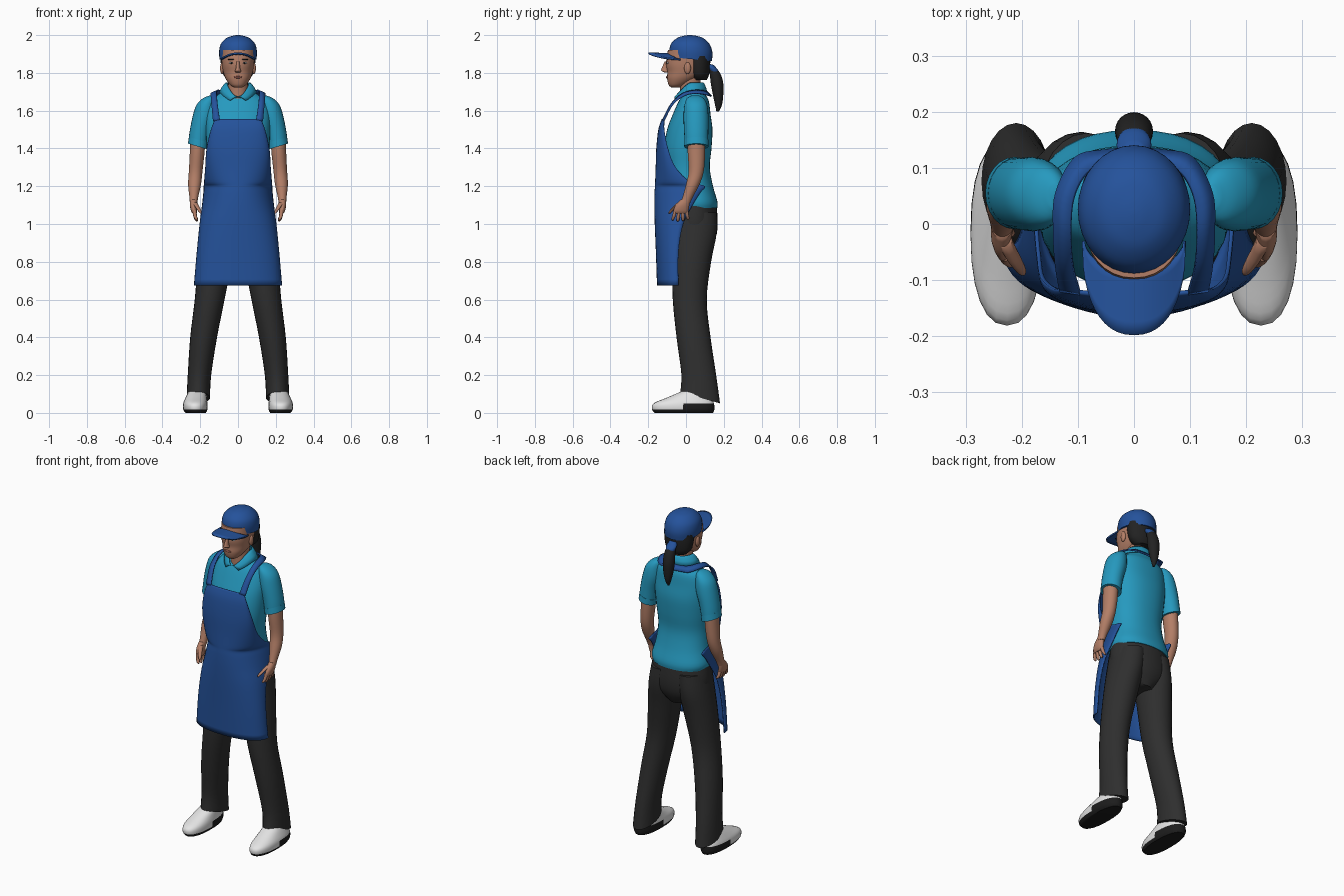
import bpy, bmesh, math

def material(name, r, g, b):
    m = bpy.data.materials.new(name)
    m.diffuse_color = (r, g, b, 1)
    return m

TEAL = material("teal shirt", 0.019, 0.32, 0.52)
BLUE = material("apron blue", 0.018, 0.085, 0.33)
BLACK = material("charcoal trousers", 0.028, 0.028, 0.028)
WHITE = material("white leather", 0.78, 0.78, 0.78)
SOLE = material("black rubber", 0.012, 0.012, 0.012)
SKIN = material("skin", 0.45, 0.21, 0.135)
HAIR = material("dark hair", 0.016, 0.016, 0.016)
LIPS = material("lips", 0.33, 0.11, 0.085)

def finish(name, bm, mats, mirror=False, thick=0, angle=50):
    bmesh.ops.recalc_face_normals(bm, faces=bm.faces)
    me = bpy.data.meshes.new(name)
    bm.to_mesh(me)
    bm.free()
    for p in me.polygons:
        p.use_smooth = True
    me.set_sharp_from_angle(angle=math.radians(angle))
    for m in mats if isinstance(mats, list) else [mats]:
        me.materials.append(m)
    ob = bpy.data.objects.new(name, me)
    bpy.context.collection.objects.link(ob)
    if mirror:
        ob.modifiers.new("mirror", 'MIRROR')  # mirrors across x by default
    if thick:
        s = ob.modifiers.new("thickness", 'SOLIDIFY')
        s.thickness, s.offset = thick, 0
    return ob

def smooth(rows, sub):
    """Catmull-Rom interpolation of rows of numbers."""
    out = []
    for i in range(len(rows) - 1):
        p0, p1 = rows[max(i - 1, 0)], rows[i]
        p2, p3 = rows[i + 1], rows[min(i + 2, len(rows) - 1)]
        for k in range(sub):
            t = k / sub
            out.append([0.5 * (2*b + (c - a)*t + (2*a - 5*b + 4*c - d)*t*t
                               + (3*b - a - 3*c + d)*t**3)
                        for a, b, c, d in zip(p0, p1, p2, p3)])
    return out + [list(rows[-1])]

def grid(bm, rows, closed=False):
    vs = [[bm.verts.new(p) for p in row] for row in rows]
    n = len(vs[0])
    for a, b in zip(vs, vs[1:]):
        for j in range(n if closed else n - 1):
            k = (j + 1) % n
            bm.faces.new((a[j], a[k], b[k], b[j]))
    return vs

def spow(v, e):
    return math.copysign(abs(v) ** e, v)

def add_loft(bm, rings, n=24, sub=4, power=2.0):
    """Rings are (cx, cy, z, rx, ry, slope along y, slope along x)."""
    rows = []
    for cx, cy, z, rx, ry, sy, sx in smooth([(tuple(r) + (0, 0))[:7] for r in rings], sub):
        row = []
        for j in range(n):
            a = 2 * math.pi * j / n
            dx, dy = rx * spow(math.cos(a), 2/power), ry * spow(math.sin(a), 2/power)
            row.append((cx + dx, cy + dy, z + sy*dy + sx*dx))
        rows.append(row)
    vs = grid(bm, rows, True)
    bm.faces.new(vs[0])
    bm.faces.new(vs[-1])

def loft(name, rings, mats, mirror=False, **kw):
    bm = bmesh.new()
    add_loft(bm, rings, **kw)
    return finish(name, bm, mats, mirror)

def ball(name, loc, size, mat, mirror=False):
    bm = bmesh.new()
    bmesh.ops.create_uvsphere(bm, u_segments=14, v_segments=8, radius=1)
    for v in bm.verts:
        v.co = [l + s * c for l, s, c in zip(loc, size, v.co)]
    return finish(name, bm, mat, mirror)

# Shoes: white uppers, black heel and sole
shoe = loft("shoes", [(.224, -.012, 0, .054, .155), (.226, -.015, .018, .064, .165),
                      (.226, -.012, .05, .064, .16), (.222, .015, .08, .056, .118),
                      (.215, .05, .115, .045, .07)], [WHITE, SOLE], True, power=2.3)
for p in shoe.data.polygons:
    if p.center.z < .018 or (p.center.z < .05 and p.center.y > -.03):
        p.material_index = 1

# Trousers: two legs and the seat
loft("trouser_legs", [(.21, .075, .08, .062, .105, -.28), (.204, .068, .2, .062, .093, -.1),
                      (.182, .04, .4, .071, .09), (.15, .02, .6, .079, .09),
                      (.122, .03, .8, .09, .103), (.1, .042, .95, .09, .12),
                      (.085, .042, 1.06, .085, .12)], BLACK, True)
loft("trouser_seat", [(0, .05, .86, .06, .07), (0, .046, .93, .16, .112),
                      (0, .044, 1.01, .183, .124), (0, .038, 1.12, .172, .122)], BLACK, n=32)

# Shirt body, sleeves and cuffs
loft("shirt_body", [(0, .035, 1.085, .172, .131), (0, .034, 1.12, .178, .132),
                    (0, .02, 1.2, .161, .123), (0, .009, 1.3, .155, .117),
                    (0, .01, 1.4, .165, .125), (0, .02, 1.5, .171, .12),
                    (0, .03, 1.58, .17, .1), (0, .041, 1.65, .15, .08),
                    (0, .043, 1.685, .105, .06), (0, .035, 1.715, .068, .052)],
     TEAL, n=36, power=2.25)
loft("sleeves", [(.14, .05, 1.68, .012, .02), (.152, .05, 1.665, .034, .045),
                 (.168, .052, 1.63, .052, .06), (.18, .053, 1.57, .06, .066),
                 (.2, .054, 1.49, .056, .064), (.211, .055, 1.42, .051, .062, 0, .3)], TEAL, True)
loft("sleeve_cuffs", [(.207, .055, 1.445, .053, .0635, 0, .3),
                      (.212, .055, 1.41, .053, .0645, 0, .3)], TEAL, True, sub=1)

# Shirt collar, folded with a V opening at the front
bm = bmesh.new()
rows = []
for k in range(4):
    t, row = k / 3, []
    for j in range(33):
        gap = .02 + .42 * t
        a = -math.pi/2 + gap + (2*math.pi - 2*gap) * j / 32
        front = max(0, -math.sin(a)) ** 2
        top = 1.748 - .075 * front
        row.append(((.06 + .037*t) * math.cos(a),
                    .03 + (.06 + .02*t + .028*front*(1 - t) + .018*front*t) * math.sin(a),
                    top - t * (.05 - .02*front) + .008 * math.sin(math.pi*t)))
    rows.append(row)
grid(bm, rows)
finish("shirt_collar", bm, TEAL, thick=.006)

# Arms, palms, fingers and thumbs
loft("arms", [(.212, .055, 1.47, .04, .045), (.216, .055, 1.38, .039, .046),
              (.224, .054, 1.28, .036, .04), (.23, .036, 1.21, .034, .036),
              (.234, .008, 1.14, .023, .027), (.235, -.005, 1.11, .02, .027)], SKIN, True)
bm = bmesh.new()
add_loft(bm, [(.235, -.002, 1.13, .019, .025), (.236, -.018, 1.1, .019, .036),
              (.233, -.027, 1.07, .016, .04), (.229, -.028, 1.055, .011, .036)], n=16)
for j in range(4):
    y, tip = -.056 + .019 * j, 1.012 + .006 * abs(j - 1.3)
    add_loft(bm, [(.23, y, 1.075, .011, .01), (.228, y - .007 + .004*j, 1.045, .01, .0095),
                  (.22, y - .014 + .008*j, tip + .006, .008, .008),
                  (.218, y - .014 + .008*j, tip, .003, .003)], n=10, sub=2)
add_loft(bm, [(.23, -.03, 1.115, .013, .014), (.217, -.056, 1.092, .012, .013),
              (.202, -.08, 1.068, .009, .01), (.197, -.088, 1.056, .004, .004)], n=10, sub=2)
finish("hands", bm, SKIN, True)

# Neck, head and facial features
loft("neck", [(0, .025, 1.64, .06, .055), (0, .022, 1.72, .052, .053),
              (0, .022, 1.82, .054, .06)], SKIN)
loft("head", [(0, -.055, 1.723, .022, .024), (0, -.046, 1.737, .043, .046),
              (0, -.02, 1.77, .066, .08), (0, 0, 1.805, .078, .099),
              (0, .005, 1.85, .086, .111), (0, .012, 1.92, .09, .108)], SKIN, n=32, power=2.15)
loft("nose", [(0, -.103, 1.802, .012, .01), (0, -.111, 1.81, .017, .019),
              (0, -.111, 1.822, .012, .019), (0, -.104, 1.86, .007, .009)], SKIN, n=14)
ball("ears", (.084, .008, 1.825), (.011, .018, .032), SKIN, True)
ball("eye_whites", (.034, -.0965, 1.853), (.014, .006, .005), WHITE, True)
ball("irises", (.034, -.1015, 1.853), (.005, .003, .005), HAIR, True)
ball("eyebrows", (.036, -.0985, 1.871), (.019, .005, .003), HAIR, True)
ball("mouth", (0, -.1, 1.777), (.023, .006, .006), LIPS)

# Hair under the cap, ponytail and its tie
loft("back_hair", [(0, .075, 1.762, .05, .035), (0, .07, 1.79, .078, .052),
                   (0, .066, 1.84, .09, .062), (0, .062, 1.89, .093, .066)], HAIR)
loft("ponytail", [(0, .125, 1.84, .018, .018), (0, .152, 1.8, .029, .028),
                  (0, .165, 1.74, .034, .033), (0, .17, 1.68, .029, .027),
                  (0, .172, 1.63, .018, .018), (0, .168, 1.595, .005, .007)], HAIR)
loft("hair_tie", [(0, .15, 1.803, .026, .024, -.3), (0, .14, 1.825, .031, .029, -.3),
                  (0, .126, 1.848, .02, .02, -.3)], BLUE)

# Cap crown and brim
loft("cap_crown", [(0, .026, 1.873, .098, .111, -.1), (0, .026, 1.915, .1, .114, -.07),
                   (0, .024, 1.955, .09, .101, -.03), (0, .022, 1.985, .06, .068),
                   (0, .02, 1.997, .025, .03), (0, .02, 2.0, .004, .004)], BLUE, n=32)
bm = bmesh.new()
rows = []
for k in range(6):
    t, row = k / 5, []
    for j in range(25):
        a = math.pi * j / 24
        x = (.088 + .004*t) * spow(math.cos(a), .85)
        row.append((x, -.03 - .05*math.sin(a) - t*.118*math.sin(a)**.9,
                    1.868 + .032 * (1 - (x/.092)**2) + .004*t))
    rows.append(row)
grid(bm, rows)
finish("cap_brim", bm, BLUE, thick=.009)

# Apron: rows are (height, half width, front y, edge y)
bm = bmesh.new()
rows = []
for z, w, f, e in smooth([(.675, .23, -.15, -.04), (.85, .215, -.156, -.04),
                          (1.0, .2, -.162, -.015), (1.1, .187, -.164, .035),
                          (1.165, .18, -.163, .075), (1.2, .178, -.161, .1),
                          (1.225, .176, -.16, .02), (1.3, .17, -.157, -.055),
                          (1.4, .163, -.154, -.095), (1.5, .14, -.143, -.115),
                          (1.555, .118, -.125, -.113)], 4):
    row = []
    for j in range(33):
        a = math.pi * (j / 32 - .5)
        row.append((w * spow(math.sin(a), .9), e + (f - e) * abs(math.cos(a)) ** .85, z))
    rows.append(row)
grid(bm, rows)
finish("apron", bm, BLUE, thick=.007)

# Apron neck strap: inner and outer edge points, running over the shoulders
edges = [(.096, -.123, 1.55, .132, -.118, 1.545), (.108, -.078, 1.635, .14, -.072, 1.632),
         (.113, -.02, 1.69, .143, -.01, 1.68), (.108, .045, 1.707, .139, .055, 1.692),
         (.085, .09, 1.705, .105, .117, 1.682), (.045, .107, 1.702, .055, .13, 1.678),
         (0, .11, 1.7, 0, .134, 1.676)]
bm = bmesh.new()
grid(bm, [(r[:3], r[3:]) for r in smooth(edges, 5)])
finish("apron_strap", bm, BLUE, True, thick=.008)
